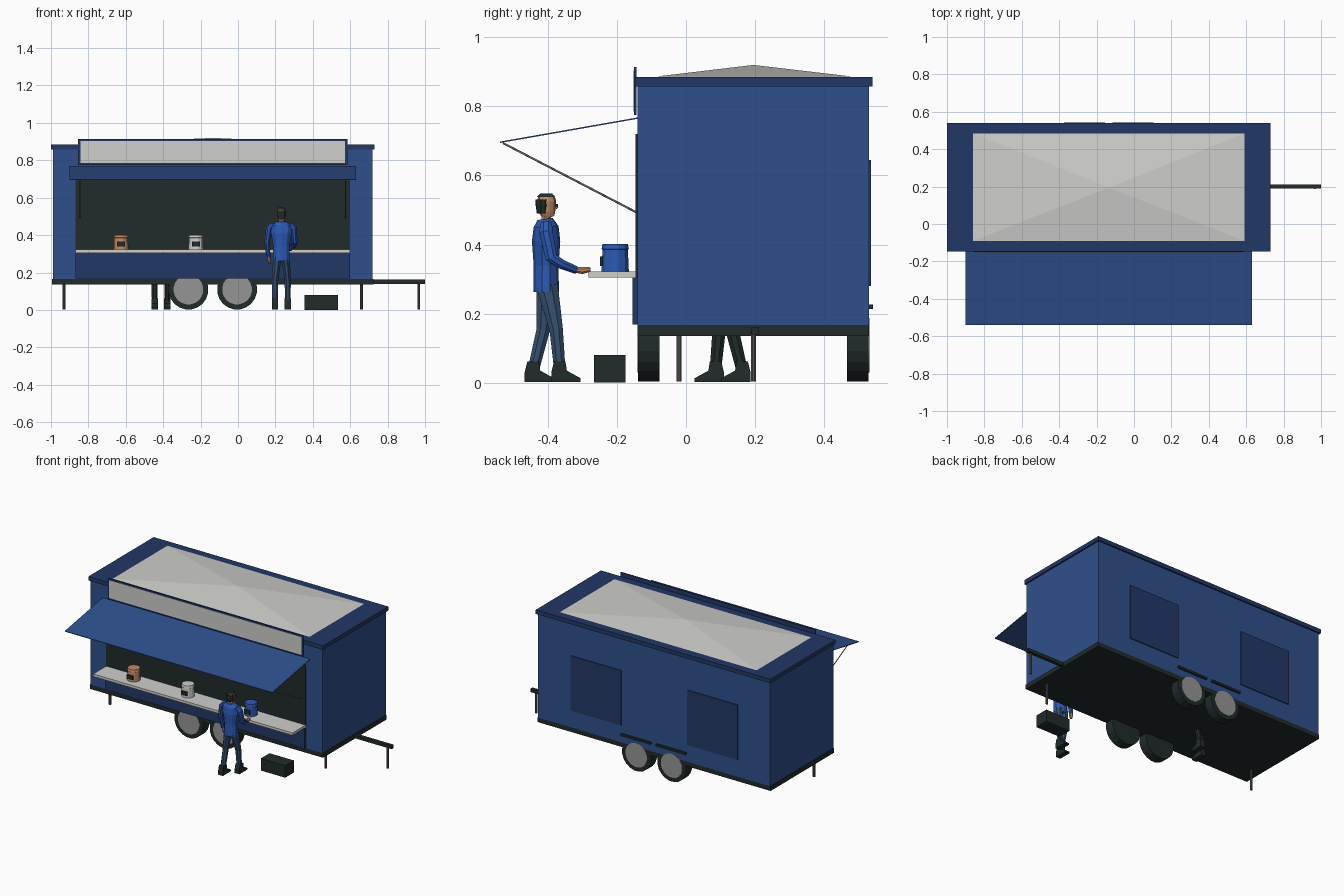
import bpy, bmesh, math
from mathutils import Vector


def material(name, r, g, b):
    m = bpy.data.materials.new(name)
    m.diffuse_color = (r, g, b, 1)
    return m


BLUE = material("body blue", 0.028, 0.08, 0.26)
NAVY = material("trim navy", 0.016, 0.038, 0.135)
BLACK = material("charcoal", 0.015, 0.024, 0.024)
WHITE = material("off white", 0.62, 0.62, 0.60)
GREY = material("hub grey", 0.30, 0.30, 0.30)
STEEL = material("dark steel", 0.10, 0.10, 0.10)
JACKET = material("bright blue", 0.025, 0.10, 0.45)
JEANS = material("denim", 0.035, 0.08, 0.16)
SKIN = material("tan", 0.55, 0.25, 0.13)


def finish(name, bm, mat):
    bmesh.ops.recalc_face_normals(bm, faces=bm.faces)
    me = bpy.data.meshes.new(name)
    bm.to_mesh(me)
    bm.free()
    me.materials.append(mat)
    ob = bpy.data.objects.new(name, me)
    bpy.context.collection.objects.link(ob)
    return ob


def box(name, x, y, z, mat):
    """Box from three (min, max) ranges."""
    bm = bmesh.new()
    bmesh.ops.create_cube(bm, size=1)
    for v in bm.verts:
        v.co = [r[0] + (c + 0.5) * (r[1] - r[0]) for c, r in zip(v.co, (x, y, z))]
    return finish(name, bm, mat)


def tube(name, pts, mat, n=8):
    """Capped loft through points (x, y, z, rx, ry)."""
    bm = bmesh.new()
    cs = [Vector(p[:3]) for p in pts]
    rings = []
    for i, p in enumerate(pts):
        t = (cs[min(i + 1, len(cs) - 1)] - cs[max(i - 1, 0)]).normalized()
        u = Vector((1, 0, 0))
        u = (u - t * u.dot(t)).normalized()
        v = t.cross(u)
        ring = []
        for k in range(n):
            a = 2 * math.pi * (k + 0.5) / n
            ring.append(bm.verts.new(cs[i] + u * p[3] * math.cos(a) + v * p[4] * math.sin(a)))
        rings.append(ring)
    for a, b in zip(rings, rings[1:]):
        for k in range(n):
            bm.faces.new((a[k], a[(k + 1) % n], b[(k + 1) % n], b[k]))
    bm.faces.new(rings[0])
    bm.faces.new(rings[-1])
    return finish(name, bm, mat)


def extrude_x(name, profile, x0, x1, mat):
    """Side profile of (y, z) points extruded along x."""
    bm = bmesh.new()
    f = bm.faces.new([bm.verts.new((x0, y, z)) for y, z in profile])
    g = bmesh.ops.extrude_face_region(bm, geom=[f])["geom"]
    for v in g:
        if isinstance(v, bmesh.types.BMVert):
            v.co.x = x1
    return finish(name, bm, mat)


# Trailer shell
box("chassis", (-0.995, 0.725), (-0.14, 0.53), (0.135, 0.165), BLACK)
box("trailer_body", (-0.99, 0.72), (-0.14, 0.53), (0.165, 0.862), BLUE)
box("roof_trim", (-1.0, 0.73), (-0.147, 0.54), (0.858, 0.885), NAVY)

# Shallow pyramid roof panel
bm = bmesh.new()
base = [bm.verts.new((x, y, 0.886)) for x, y in
        ((-0.86, -0.09), (0.59, -0.09), (0.59, 0.485), (-0.86, 0.485))]
tip = bm.verts.new((-0.135, 0.195, 0.92))
for i in range(4):
    bm.faces.new((base[i], base[(i + 1) % 4], tip))
bm.faces.new(base)
finish("roof_panel", bm, WHITE)

# Serving side: opening, apron, counter, sign, awning
box("serving_opening", (-0.87, 0.60), (-0.146, -0.139), (0.30, 0.72), BLACK)
box("counter_apron", (-0.87, 0.60), (-0.155, -0.139), (0.168, 0.305), NAVY)
box("counter", (-0.87, 0.60), (-0.283, -0.14), (0.305, 0.322), WHITE)
box("sign_frame", (-0.855, 0.585), (-0.150, -0.144), (0.775, 0.914), NAVY)
box("sign_panel", (-0.843, 0.573), (-0.152, -0.149), (0.785, 0.904), WHITE)
extrude_x("awning", [(-0.14, 0.768), (-0.14, 0.764), (-0.539, 0.694), (-0.539, 0.698)],
          -0.90, 0.63, BLUE)
for x in (-0.845, 0.575):
    tube("awning_strut", [(x, -0.53, 0.694, 0.003, 0.003), (x, -0.143, 0.493, 0.003, 0.003)], GREY, 6)

# Back hatches
for x in (-0.57, 0.29):
    box("back_hatch", (x - 0.186, x + 0.186), (0.529, 0.536), (0.28, 0.645), NAVY)

# Wheels, hubs and fender strips
for x in (-0.265, -0.005):
    for outer, inner in ((-0.139, -0.076), (0.529, 0.466)):
        s = 1 if outer > 0 else -1
        tube("wheel", [(x, outer, 0.109, 0.107, 0.107), (x, inner, 0.109, 0.107, 0.107)], BLACK, 20)
        tube("hub", [(x, outer + s * 0.002, 0.109, 0.08, 0.08),
                     (x, outer - s * 0.02, 0.109, 0.08, 0.08)], GREY, 20)
        box("fender_strip", (x - 0.11, x + 0.11), sorted((outer - s * 0.01, outer + s * 0.013)),
            (0.213, 0.227), BLACK)

# Drawbar and support legs
box("drawbar", (0.70, 1.0), (0.19, 0.212), (0.14, 0.162), BLACK)
for x, y in ((-0.93, -0.02), (0.66, -0.02), (0.967, 0.195)):
    tube("support_leg", [(x, y, 0.003, 0.008, 0.008), (x, y, 0.15, 0.008, 0.008)], STEEL, 8)

# Pots with dark front plate
for x, mat in ((-0.625, SKIN), (-0.225, WHITE), (0.24, JACKET)):
    tube("pot", [(x, -0.205, 0.322, 0.041, 0.041), (x, -0.205, 0.385, 0.038, 0.038),
                 (x, -0.205, 0.387, 0.041, 0.041), (x, -0.205, 0.402, 0.038, 0.038)], mat, 12)
    box("pot_plate", (x - 0.022, x + 0.022), (-0.249, -0.241), (0.338, 0.365), BLACK)

# Step box
box("step_box", (0.355, 0.535), (-0.267, -0.175), (0.0, 0.08), BLACK)


def striding_legs(cx, cy, d, trousers):
    """Two legs and boots in mid stride, walking towards d * y."""
    for side, heel, ankle in ((-1, -0.065, -0.038), (1, 0.012, 0.036)):
        x = cx + d * side * 0.034
        hip = cx + d * side * 0.022
        tube("trouser_leg", [(x, cy + d * ankle, 0.045, 0.016, 0.018),
                             (x, cy + d * (ankle * 0.5 + 0.008), 0.155, 0.018, 0.021),
                             (hip, cy, 0.28, 0.024, 0.034)], trousers)
        prof = [(0, 0.002), (0.085, 0.002), (0.085, 0.013), (0.045, 0.035),
                (0.041, 0.062), (0.008, 0.062), (0.0, 0.03)]
        extrude_x("boot", [(cy + d * (heel + a), z) for a, z in prof], x - 0.017, x + 0.017, BLACK)


# Helper whose legs show beneath the floor
striding_legs(-0.412, 0.122, -1, BLACK)

# Customer at the counter
px, py = 0.232, -0.405
striding_legs(px, -0.402, 1, JEANS)
tube("jacket", [(px, py, 0.262, 0.048, 0.037), (px, py, 0.34, 0.045, 0.036),
                (px, py, 0.41, 0.058, 0.041), (px, py, 0.452, 0.058, 0.036),
                (px, py - 0.003, 0.474, 0.024, 0.022)], JACKET, 10)
tube("neck", [(px, py, 0.465, 0.014, 0.015), (px, py + 0.002, 0.495, 0.014, 0.015)], SKIN)
tube("head", [(px, py + 0.008, 0.478, 0.014, 0.016), (px, py + 0.003, 0.495, 0.021, 0.024),
              (px, py + 0.002, 0.525, 0.024, 0.027), (px, py, 0.54, 0.02, 0.024),
              (px, py, 0.545, 0.012, 0.014)], SKIN, 10)
tube("hair", [(px, py - 0.009, 0.49, 0.021, 0.018), (px, py - 0.009, 0.512, 0.026, 0.021),
              (px, py - 0.009, 0.531, 0.026, 0.021)], BLACK, 10)
tube("hair_top", [(px, py, 0.537, 0.024, 0.027), (px, py, 0.548, 0.014, 0.017)], BLACK, 10)
box("glasses", (px - 0.022, px + 0.022), (py + 0.027, py + 0.034), (0.508, 0.518), BLACK)
tube("nose", [(px, py + 0.024, 0.514, 0.003, 0.003), (px, py + 0.033, 0.505, 0.005, 0.004)], SKIN, 6)

# Arms: left one hangs, right one reaches to the counter
tube("left_sleeve", [(0.185, py, 0.46, 0.014, 0.018), (0.166, py, 0.435, 0.018, 0.021),
                     (0.155, py, 0.36, 0.015, 0.018), (0.163, py + 0.015, 0.285, 0.012, 0.014)], JACKET)
tube("left_hand", [(0.163, py + 0.015, 0.29, 0.009, 0.011), (0.166, py + 0.02, 0.268, 0.011, 0.014),
                   (0.167, py + 0.022, 0.248, 0.006, 0.009)], SKIN)
tube("right_sleeve", [(0.279, py, 0.46, 0.014, 0.018), (0.298, py, 0.435, 0.018, 0.021),
                      (0.304, py + 0.015, 0.362, 0.015, 0.019), (0.298, py + 0.045, 0.343, 0.014, 0.015),
                      (0.28, -0.318, 0.326, 0.011, 0.012)], JACKET)
tube("right_hand", [(0.28, -0.322, 0.327, 0.009, 0.009), (0.277, -0.30, 0.325, 0.012, 0.011),
                    (0.275, -0.277, 0.328, 0.01, 0.007)], SKIN)
